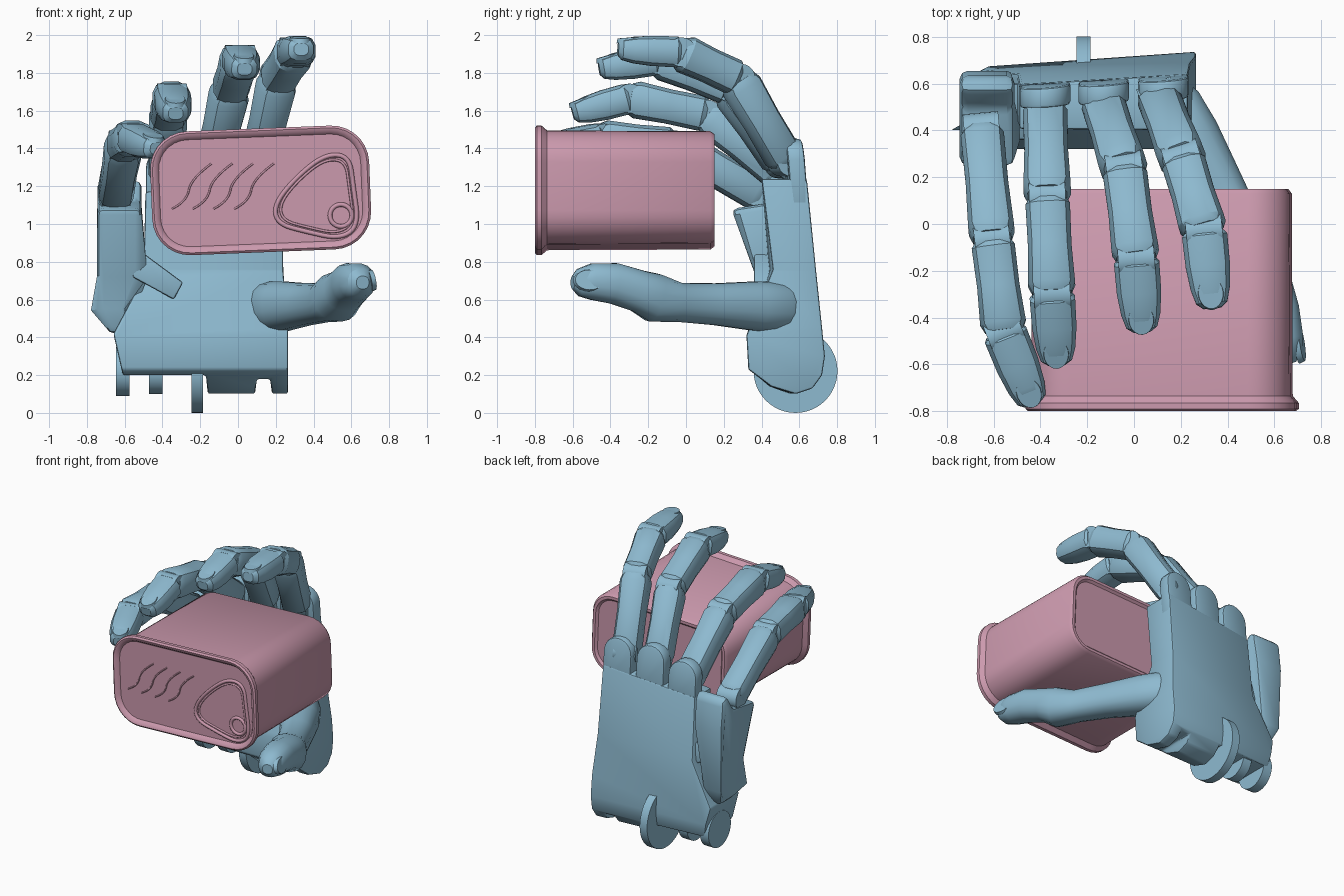
import bpy, bmesh, math
from mathutils import Vector, Matrix

if "Cube" in bpy.data.objects:
    bpy.data.objects.remove(bpy.data.objects["Cube"], do_unlink=True)


def material(name, rgb):
    m = bpy.data.materials.new(name)
    m.use_nodes = True
    m.diffuse_color = (*rgb, 1)
    m.node_tree.nodes["Principled BSDF"].inputs["Base Color"].default_value = (*rgb, 1)
    return m


BLUE = material("soft_blue", (0.27, 0.49, 0.63))
PINK = material("dusty_pink", (0.6, 0.32, 0.42))


def activate(ob):
    bpy.ops.object.select_all(action="DESELECT")
    ob.select_set(True)
    bpy.context.view_layer.objects.active = ob


def smooth(ob, degrees=32):
    activate(ob)
    bpy.ops.object.shade_smooth_by_angle(angle=math.radians(degrees))


def finish(name, bm, mat):
    bmesh.ops.recalc_face_normals(bm, faces=bm.faces)
    me = bpy.data.meshes.new(name)
    bm.to_mesh(me)
    bm.free()
    me.materials.append(mat)
    ob = bpy.data.objects.new(name, me)
    bpy.context.collection.objects.link(ob)
    return ob


def loft(name, rings, mat):
    """Skin a list of point rings and cap both ends."""
    bm = bmesh.new()
    loops = [[bm.verts.new(p) for p in ring] for ring in rings]
    for a, b in zip(loops, loops[1:]):
        for i in range(len(a)):
            j = (i + 1) % len(a)
            bm.faces.new((a[i], a[j], b[j], b[i]))
    bm.faces.new(loops[0])
    bm.faces.new(loops[-1])
    return finish(name, bm, mat)


def slab_x(name, profile, x0, x1):
    """Extrude a (y, z) profile along x."""
    return loft(name, [[Vector((x, y, z)) for y, z in profile] for x in (x0, x1)], BLUE)


def slab_y(name, profile, y0, y1):
    """Extrude an (x, z) profile along y."""
    return loft(name, [[Vector((x, y, z)) for x, z in profile] for y in (y0, y1)], BLUE)


def apply_modifier(ob, kind, **settings):
    mod = ob.modifiers.new(kind, kind)
    for key, value in settings.items():
        setattr(mod, key, value)
    activate(ob)
    bpy.ops.object.modifier_apply(modifier=mod.name)


def bevel(ob, width):
    apply_modifier(ob, "BEVEL", width=width, segments=2, limit_method="ANGLE", angle_limit=0.5)
    smooth(ob)


def slant_back(ob):
    """The back of the hand runs forward towards the little finger."""
    for v in ob.data.vertices:
        v.co.y += 0.07 * (v.co.x - 0.25) * min(1, max(0, (v.co.y - 0.4) / 0.15))


def circle(cx, cz, r, n=32):
    return [(cx + r * math.cos(i * math.tau / n), cz + r * math.sin(i * math.tau / n)) for i in range(n)]


def frame(direction, up):
    t = direction.normalized()
    side = t.cross(up).normalized()
    return t, side, side.cross(t)


def tube(name, stations, up, n=12, power=0.7):
    """Stations are (centre, width, height); the section is a superellipse."""
    rings = []
    for i, (c, w, h) in enumerate(stations):
        d = stations[min(i + 1, len(stations) - 1)][0] - stations[max(i - 1, 0)][0]
        _, s, u = frame(d, up)
        ring = []
        for k in range(n):
            a = (k + 0.5) * math.tau / n
            ca, sa = math.cos(a), math.sin(a)
            ring.append(c + s * math.copysign(abs(ca) ** power, ca) * w / 2
                        + u * math.copysign(abs(sa) ** power, sa) * h / 2)
        rings.append(ring)
    smooth(loft(name, rings, BLUE))


def pin(name, c, axis, r, length):
    bm = bmesh.new()
    m = Matrix.Translation(c) @ axis.to_track_quat("Z", "Y").to_matrix().to_4x4()
    bmesh.ops.create_cone(bm, cap_ends=True, segments=20, radius1=r, radius2=r, depth=length, matrix=m)
    smooth(finish(name, bm, BLUE))


def nail(name, tip, direction, up, lift, half_w, half_l):
    t, s, u = frame(direction, up)
    rot = Matrix((s, t, u)).transposed().to_4x4()
    m = Matrix.Translation(tip - t * half_l * 0.85 + u * lift) @ rot @ Matrix.Rotation(-0.12, 4, "X")
    bm = bmesh.new()
    bmesh.ops.create_cone(bm, cap_ends=True, segments=20, radius1=1, radius2=0.9, depth=1,
                          matrix=m @ Matrix.Diagonal((half_w, half_l, 0.025, 1)))
    smooth(finish(name, bm, BLUE))


PHALANX = [(0.01, 0.82), (0.07, 1.0), (0.5, 0.98), (0.9, 1.06), (0.99, 0.88)]
FINGERTIP = [(0.01, 0.88), (0.06, 1.02), (0.45, 1.0), (0.75, 0.88), (0.93, 0.7), (1.0, 0.4)]


def finger(name, points, width):
    up = Vector((0, 0, 1))
    p = [Vector(q) for q in points]
    for i, part in enumerate(("proximal", "middle", "tip")):
        a, b = p[i], p[i + 1]
        h = width * (1.02, 0.98, 0.84)[i]
        shape = FINGERTIP if part == "tip" else PHALANX
        tube(f"{name}_{part}", [(a.lerp(b, t), width * k, h * k) for t, k in shape], up)
        _, s, _ = frame(b - a, up)
        pin(f"{name}_hinge_{i}", a, s, width * 0.4, width * 0.8)
    nail(f"{name}_nail", p[3], p[3] - p[2], up, width * 0.27, width * 0.3, 0.075)


# Four fingers: knuckle, two joints and tip
finger("index_finger", [(0.11, 0.53, 1.33), (0.21, 0.27, 1.77), (0.3, -0.03, 1.91), (0.335, -0.36, 1.925)], 0.195)
finger("middle_finger", [(-0.13, 0.51, 1.32), (-0.04, 0.23, 1.72), (0.01, -0.15, 1.87), (0.035, -0.46, 1.82)], 0.195)
finger("ring_finger", [(-0.38, 0.49, 1.27), (-0.37, 0.11, 1.58), (-0.35, -0.3, 1.665), (-0.33, -0.6, 1.585)], 0.195)
finger("little_finger", [(-0.65, 0.4, 1.15), (-0.605, -0.07, 1.42), (-0.555, -0.46, 1.455), (-0.43, -0.77, 1.4)], 0.19)

# Thumb
thumb_path = [(0.12, 0.6, 0.56, 0.1), (0.13, 0.57, 0.56, 0.21), (0.16, 0.5, 0.56, 0.27), (0.24, 0.37, 0.565, 0.265),
              (0.36, 0.16, 0.575, 0.225), (0.46, -0.04, 0.585, 0.21), (0.52, -0.17, 0.61, 0.26),
              (0.56, -0.25, 0.645, 0.225), (0.6, -0.38, 0.685, 0.22), (0.63, -0.5, 0.695, 0.195),
              (0.65, -0.57, 0.69, 0.145), (0.66, -0.6, 0.69, 0.07)]
thumb = [(Vector((x, y, z)), d, d) for x, y, z, d in thumb_path]
tube("thumb", thumb, Vector((1, 0, 0)), n=16, power=0.85)
nail("thumb_nail", thumb[-1][0], thumb[-1][0] - thumb[-4][0], Vector((1, 0, 0.2)), 0.07, 0.06, 0.085)

# Palm: side profile trimmed to the front outline
palm = slab_x("palm", [(0.40, 1.24), (0.46, 0.76), (0.32, 0.41), (0.33, 0.23), (0.45, 0.14), (0.58, 0.10),
                       (0.67, 0.13), (0.72, 0.2), (0.735, 0.3), (0.64, 1.26)], -0.8, 0.4)
trim = slab_y("palm_trim", [(-0.49, 1.17), (0.23, 1.24), (0.24, 0.75), (0.265, 0.45), (0.265, 0.1), (0.18, 0.1),
                            (0.17, 0.18), (0.1, 0.18), (0.09, 0.1), (-0.16, 0.1), (-0.17, 0.2), (-0.61, 0.2),
                            (-0.66, 0.42), (-0.5, 0.72)], 0, 1)
trim.hide_render = True
apply_modifier(palm, "BOOLEAN", operation="INTERSECT", object=trim, solver="EXACT")
bpy.data.objects.remove(trim, do_unlink=True)
slant_back(palm)
bevel(palm, 0.02)

# Rounded knuckle guards behind the finger bases
for name, x, top in (("index", 0.125, 1.45), ("middle", -0.13, 1.455), ("ring", -0.38, 1.4)):
    r = 0.108
    arc = [(x + r * math.cos(i * math.pi / 10), top - r + r * math.sin(i * math.pi / 10)) for i in range(11)]
    guard = slab_y(f"{name}_knuckle_guard", arc + [(x - r, 1.1), (x + r, 1.1)], 0.56, 0.65)
    for v in guard.data.vertices:
        v.co.y -= 0.1 * max(0, v.co.z - 1.15)
    slant_back(guard)
    bevel(guard, 0.015)

# Side block carrying the little finger, and its strap to the palm
block = slab_x("little_finger_block", [(0.24, 1.08), (0.37, 0.72), (0.4, 0.55), (0.42, 0.42), (0.58, 0.42),
                                       (0.64, 0.55), (0.655, 1.0), (0.63, 1.21), (0.57, 1.24), (0.5, 1.12)], -0.745, -0.51)
for v in block.data.vertices:
    if v.co.z < 0.6:
        v.co.x += 0.06 if v.co.z < 0.5 else 0
        v.co.x = min(v.co.x, -0.58)
bevel(block, 0.04)
strap = slab_y("palm_strap", [(-0.52, 0.86), (-0.29, 0.69), (-0.34, 0.6), (-0.56, 0.72)], 0.36, 0.6)
bevel(strap, 0.012)

# Wrist disc and hinge lugs
for name, x, y, z, r, w in (("wrist_disc", -0.215, 0.58, 0.222, 0.222, 0.06),
                            ("outer_wrist_lug", -0.61, 0.53, 0.22, 0.13, 0.07),
                            ("inner_wrist_lug", -0.435, 0.54, 0.22, 0.12, 0.07)):
    smooth(slab_x(name, circle(y, z, r, 48), x - w / 2, x + w / 2))

# Tin can
CX, CZ, TILT = 0.12, 1.178, math.radians(2.3)


def can_ring(y, offset):
    w, h, r = 0.58 + offset, 0.328 + offset, 0.2 + offset
    ring = []
    for i in range(32):
        q = i // 8
        a = math.radians(90 * q + 90 * (i % 8) / 7)
        x = (w - r) * (1 if q in (0, 3) else -1) + r * math.cos(a)
        z = (h - r) * (1 if q < 2 else -1) + r * math.sin(a)
        ring.append(Vector((CX + x * math.cos(TILT) - z * math.sin(TILT), y,
                            CZ + x * math.sin(TILT) + z * math.cos(TILT))))
    return ring


can = loft("tin_can", [can_ring(y, o) for y, o in (
    (-0.775, -0.045), (-0.795, -0.03), (-0.8, -0.012), (-0.79, 0), (-0.765, 0), (-0.735, -0.026),
    (0.13, -0.03), (0.15, -0.045), (0.15, -0.065), (0.135, -0.08))], PINK)
smooth(can, 40)


def lid_relief(name, points, depth, cyclic):
    """Raised bead on the can lid along smoothed (x, z) points."""
    cu = bpy.data.curves.new(name, "CURVE")
    cu.dimensions = "3D"
    cu.bevel_depth, cu.bevel_resolution, cu.resolution_u = depth, 2, 6
    sp = cu.splines.new("NURBS")
    sp.points.add(len(points) - 1)
    for p, (x, z) in zip(sp.points, points):
        p.co = (x, -0.775, z, 1)
    sp.use_cyclic_u, sp.use_endpoint_u, sp.order_u = cyclic, not cyclic, 3
    cu.materials.append(PINK)
    ob = bpy.data.objects.new(name, cu)
    bpy.context.collection.objects.link(ob)
    activate(ob)
    bpy.ops.object.convert(target="MESH")
    smooth(bpy.context.object, 50)


# Ring pull, rivet and embossed waves on the lid
pull = [(0.19, 1.1), (0.3, 1.24), (0.46, 1.37), (0.59, 1.36), (0.61, 1.2), (0.64, 0.99), (0.54, 0.92), (0.36, 0.96),
        (0.21, 1.0)]
lid_relief("ring_pull", pull, 0.012, True)
lid_relief("ring_pull_inner_edge", [(0.43 + (x - 0.43) * 0.88, 1.15 + (z - 1.15) * 0.88) for x, z in pull], 0.007, True)
lid_relief("rivet", circle(0.545, 1.045, 0.06, 12), 0.012, True)
for i in range(4):
    x = -0.3 + i * 0.11
    lid_relief(f"embossed_wave_{i}", [(x - 0.05, 1.08), (x + 0.03, 1.12), (x + 0.05, 1.24), (x + 0.16, 1.32)], 0.005, False)
